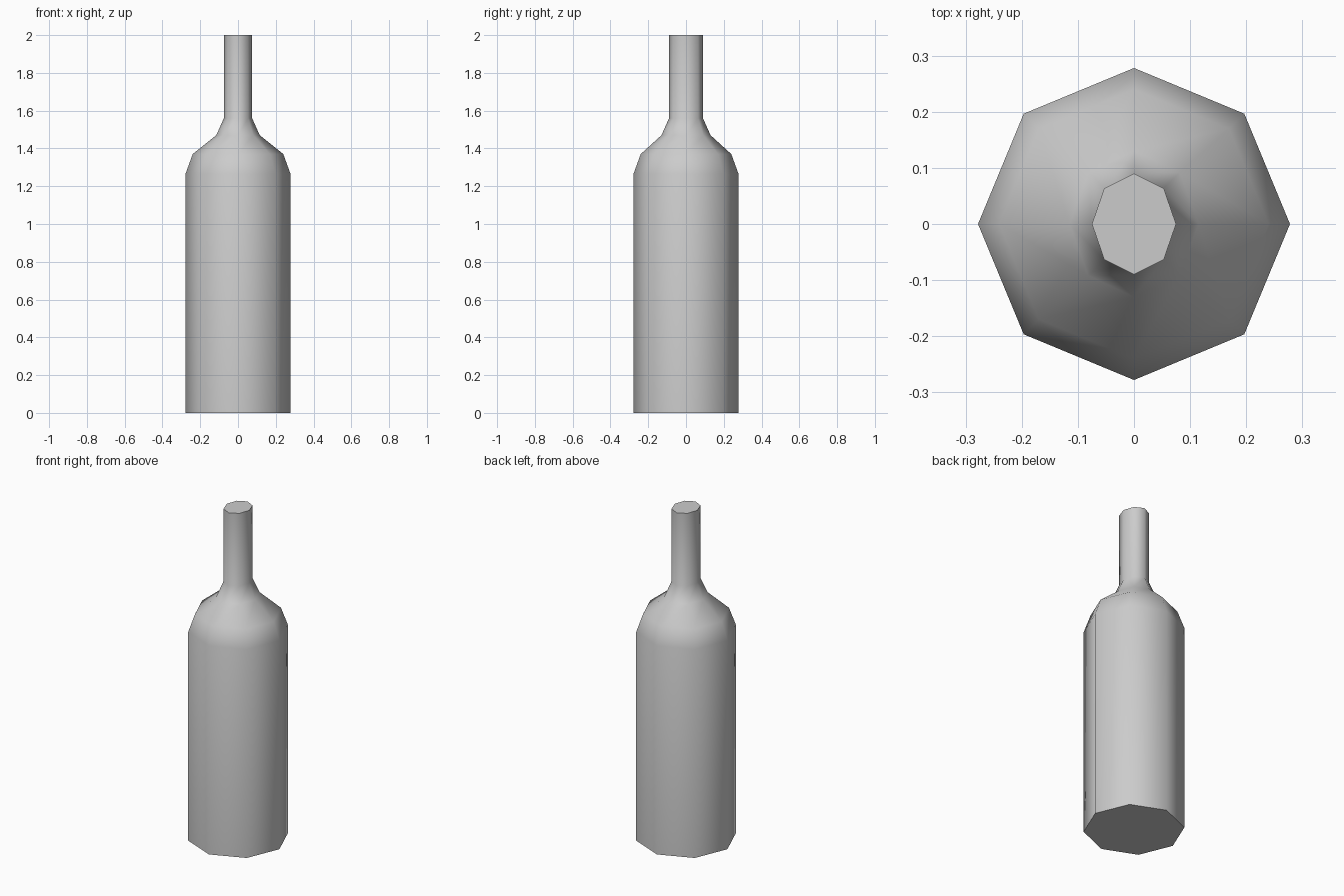
import bpy, bmesh
from math import sin, cos, pi, radians

cube = bpy.data.objects.get("Cube")
if cube:
    bpy.data.objects.remove(cube, do_unlink=True)

SIDES = 8

# Plain grey for the whole bottle
grey = bpy.data.materials.new("light_grey")
grey.use_nodes = True
colour = (0.6, 0.6, 0.6, 1)
grey.diffuse_color = colour
grey.node_tree.nodes["Principled BSDF"].inputs["Base Color"].default_value = colour

# Rings from base to mouth: x radius, y radius, height
profile = [
    (0.278, 0.278, 0),
    (0.278, 0.278, 1.265),   # top of body
    (0.24, 0.24, 1.37),      # shoulder
    (0.115, 0.13, 1.47),     # foot of neck
    (0.075, 0.09, 1.56),     # slightly oval neck
    (0.075, 0.09, 2),
]

bm = bmesh.new()
rings = []
for rx, ry, z in profile:
    angles = [2 * pi * i / SIDES for i in range(SIDES)]
    rings.append([bm.verts.new((rx * cos(a), ry * sin(a), z)) for a in angles])

# Walls between neighbouring rings
for low, high in zip(rings, rings[1:]):
    for i in range(SIDES):
        j = (i + 1) % SIDES
        bm.faces.new((low[i], low[j], high[j], high[i]))

# Flat base and closed mouth
bm.faces.new(rings[0][::-1])
bm.faces.new(rings[-1])

mesh = bpy.data.meshes.new("bottle")
bm.to_mesh(mesh)
bm.free()
mesh.materials.append(grey)
bottle = bpy.data.objects.new("bottle", mesh)
bpy.context.collection.objects.link(bottle)

# Smooth walls with crisp rims
bpy.ops.object.select_all(action="DESELECT")
bottle.select_set(True)
bpy.context.view_layer.objects.active = bottle
bpy.ops.object.shade_smooth_by_angle(angle=radians(60))
